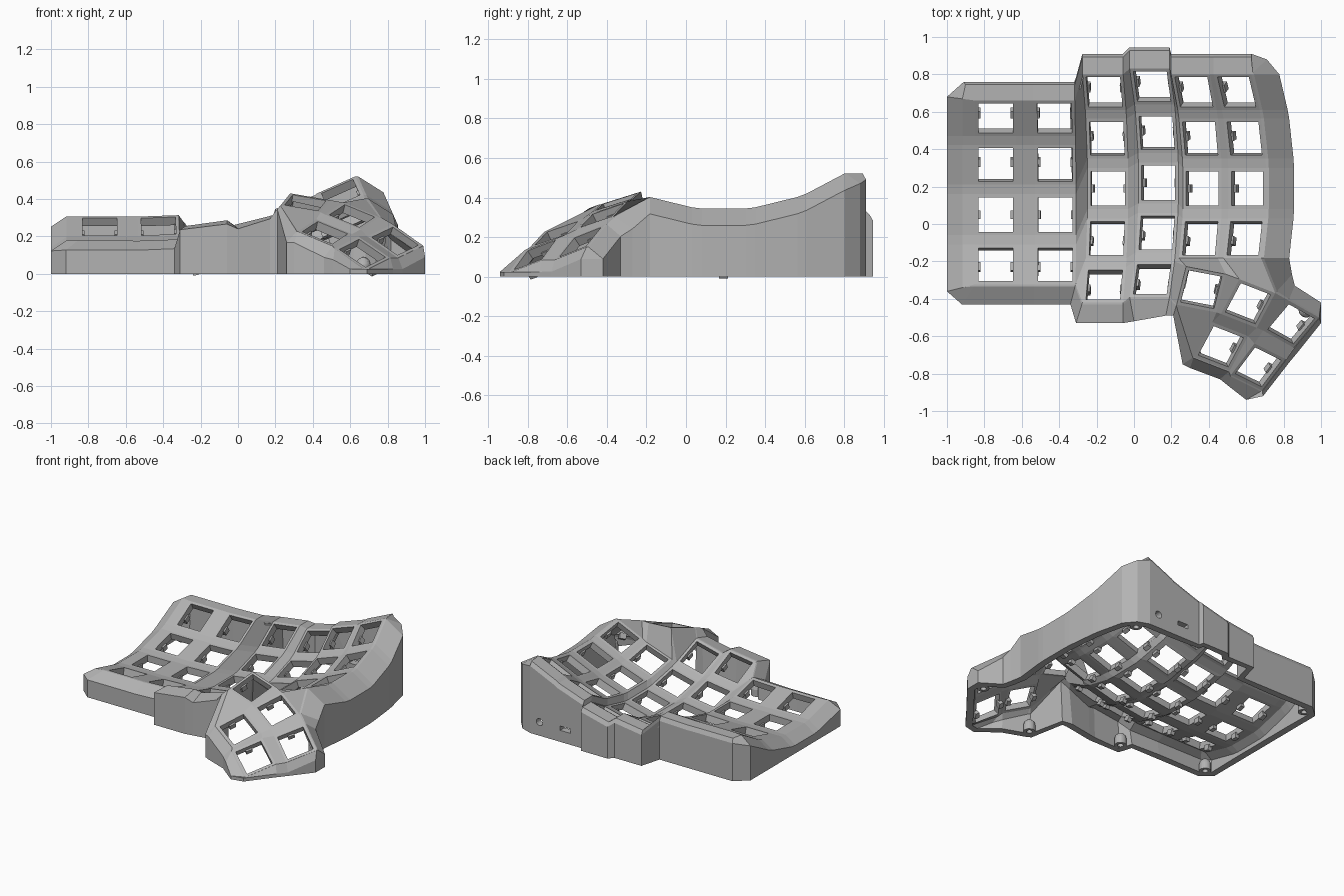
import bpy, bmesh, math
from math import radians, cos, sin, pi
from mathutils import Matrix, Vector

if "Cube" in bpy.data.objects:
    bpy.data.objects.remove(bpy.data.objects["Cube"], do_unlink=True)

grey = bpy.data.materials.new("case_grey")
grey.use_nodes = True
grey.diffuse_color = (0.45, 0.45, 0.45, 1)
grey.node_tree.nodes["Principled BSDF"].inputs["Base Color"].default_value = grey.diffuse_color

TL, BL, BR, TR = range(4)
SIGNS = ((-1, 1), (-1, -1), (1, -1), (1, 1))
FRAME, HOLE, THICK, ARC = 0.11, 0.092, 0.05, 1.03


def make_object(name, bm):
    mesh = bpy.data.meshes.new(name)
    bm.to_mesh(mesh)
    bm.free()
    mesh.materials.append(grey)
    obj = bpy.data.objects.new(name, mesh)
    bpy.context.collection.objects.link(obj)
    return obj


def rot(deg, axis):
    return Matrix.Rotation(radians(deg), 4, axis)


# Key placement: finger columns lie on arcs, thumb keys on a falling ridge
columns = [  # x, y, z, sideways tilt, rows
    (-0.74, 0.05, 0.114, 0, 4), (-0.42, 0.05, 0.117, 2, 4),
    (-0.14, 0.19, 0.08, 8, 5), (0.13, 0.22, 0.10, 14, 5),
    (0.365, 0.19, 0.20, 19, 4), (0.605, 0.19, 0.30, 24, 4)]
places = {}
for c, (x, y, z, tilt, rows) in enumerate(columns):
    for r in range(rows):
        places[c, r] = (Matrix.Translation((x, y, z)) @ rot(-tilt, 'Y')
                        @ Matrix.Translation((0, 0, ARC)) @ rot(30 - 15 * r, 'X')
                        @ Matrix.Translation((0, 0, -ARC)))
thumbs = {  # x, y, z, turn, sideways fall
    'A': (0.36, -0.35, 0.38, -14, 10), 'B': (0.61, -0.425, 0.31, -28, 22),
    'C': (0.465, -0.655, 0.22, -28, 22), 'D': (0.84, -0.535, 0.175, -40, 33),
    'E': (0.665, -0.765, 0.11, -37, 33)}
for name, (x, y, z, turn, fall) in thumbs.items():
    places[name] = (Matrix.Translation((x, y, z)) @ rot(turn, 'Z')
                    @ rot(17, 'X') @ rot(fall, 'Y'))

bm = bmesh.new()


def framed_hole(outer, points):
    """Fill between a quad and a hole inside it."""
    inner = [bm.verts.new(p) for p in points]
    n, k = len(inner), len(inner) // 4
    for i in range(4):
        span = [inner[j % n] for j in range(i * k, (i + 1) * k + 1)]
        bm.faces.new([outer[i], outer[(i + 1) % 4]] + span[::-1])


# Key plates
K = {}
for key, m in places.items():
    K[key] = [bm.verts.new(m @ Vector((sx * FRAME, sy * FRAME, 0))) for sx, sy in SIGNS]
    framed_hole(K[key], [m @ Vector((sx * HOLE, sy * HOLE, 0)) for sx, sy in SIGNS])


def below(a, b):
    bm.faces.new([K[a][BL], K[b][TL], K[b][TR], K[a][BR]])


def beside(a, b):
    bm.faces.new([K[a][TR], K[a][BR], K[b][BL], K[b][TL]])


def fill(*corners):
    bm.faces.new([K[key][i] for key, i in corners])


# Webs between finger keys
for c, col in enumerate(columns):
    for r in range(col[4] - 1):
        below((c, r), (c, r + 1))
    if c < 5:
        shared = min(col[4], columns[c + 1][4])
        for r in range(shared):
            beside((c, r), (c + 1, r))
            if r < shared - 1:
                fill(((c, r), BR), ((c, r + 1), TR), ((c + 1, r + 1), TL), ((c + 1, r), BL))
fill(((1, 3), BR), ((2, 4), TL), ((2, 3), BL))
fill(((1, 3), BR), ((2, 4), BL), ((2, 4), TL))

# Webs within the thumb cluster and to the finger keys
for pair in (((3, 4), 'A'), ('A', 'B'), ('B', 'D'), ('C', 'E')):
    beside(*pair)
for pair in (((4, 3), 'A'), ((5, 3), 'B'), ('B', 'C'), ('D', 'E')):
    below(*pair)
fill(((3, 3), BR), ((3, 4), TR), ('A', TL), ((4, 3), BL))
fill(((4, 3), BR), ('A', TR), ('B', TL), ((5, 3), BL))
fill(('A', BR), ('C', TL), ('B', BL))
fill(('A', BL), ('C', BL), ('C', TL), ('A', BR))
fill(('B', BR), ('C', TR), ('E', TL), ('D', BL))

# Rim path around the case: corner, rim x and y, drop, crease position
path = []


def rim(key, corner, x=None, y=None, drop=0.05, crease=0.1, dx=0):
    v = K[key][corner]
    px = v.co.x + dx if x is None else x
    py = v.co.y if y is None else y
    path.append((v, Vector((px, py, max(v.co.z - drop, 0.025))), crease))


for c, y in ((5, 0.91), (4, 0.91), (3, 0.945), (2, 0.91), (1, 0.76), (0, 0.76)):
    for corner in (TR, TL):
        rim((c, 0), corner, -0.91 if (c, corner) == (0, TL) else None, y, 0.03, 0.85)
for r in range(4):
    rim((0, r), TL, -1, 0.68 if r == 0 else None, 0.055, 0.45)
    rim((0, r), BL, -1, -0.36 if r == 3 else None, 0.055, 0.45)
rim((0, 3), BL, -0.92, -0.43)
rim((0, 3), BR, None, -0.43)
rim((1, 3), BL, None, -0.43)
rim((1, 3), BR, -0.34, -0.43)
for key, corner, x, y in (((2, 4), BL, -0.31, -0.53), ((2, 4), BR, -0.06, -0.53),
                          ((3, 4), BL, 0.0, -0.52), ((3, 4), BR, 0.17, -0.49)):
    rim(key, corner, x, y, 0.02)
for key, corner, x, y in (
        ('A', BL, 0.21, -0.49), ('C', BL, 0.26, -0.75), ('C', BL, 0.30, -0.77),
        ('C', BR, 0.46, -0.83), ('E', BL, 0.51, -0.87), ('E', BR, 0.60, -0.94),
        ('E', BR, 0.69, -0.92), ('E', TR, 0.83, -0.74), ('D', BR, 0.88, -0.68),
        ('D', TR, 1.0, -0.53), ('D', TR, 1.0, -0.42), ('D', TL, 0.86, -0.33),
        ('B', TR, 0.845, -0.27)):
    rim(key, corner, x, y, 0.02 if key == 'A' else 0.06)
for r in (3, 2, 1, 0):
    rim((5, r), BR, drop=0.085, dx=0.15)
    rim((5, r), TR, drop=0.085, dx=0.15)
rim((5, 0), TR, 0.71, 0.88, 0.05)

# Bevelled rim and outer walls, with a round and a slotted port at the back
rings = []
for v, outer, crease in path:
    mid = v.co.lerp(Vector((outer.x, outer.y, v.co.z)), crease)
    rings.append((v, bm.verts.new(mid), bm.verts.new(outer),
                  bm.verts.new((outer.x, outer.y, 0))))
ports = {0: (0.55, 0.026, 0.026, 16), 2: (0.34, 0.06, 0.022, 4)}
for i, a in enumerate(rings):
    b = rings[(i + 1) % len(rings)]
    bm.faces.new([a[0], a[1], b[1]] + ([b[0]] if a[0] != b[0] else []))
    bm.faces.new([a[1], a[2], b[2], b[1]])
    if i in ports:
        cx, rx, rz, n = ports[i]
        angles = [pi / 4 + 2 * pi * k / n for k in range(n)]
        framed_hole([a[2], b[2], b[3], a[3]],
                    [(cx + rx * cos(t), 0.91, 0.1 + rz * sin(t)) for t in angles])
    else:
        bm.faces.new([a[2], a[3], b[3], b[2]])

# Thickness: an inner skin joined along every open edge
bmesh.ops.recalc_face_normals(bm, faces=bm.faces[:])
if sum(f.normal.z * f.calc_area() for f in bm.faces) < 0:
    bmesh.ops.reverse_faces(bm, faces=bm.faces[:])
bm.normal_update()
skin = list(bm.faces)
edges = [e for e in bm.edges if e.is_boundary]
inside = {}
for v in list(bm.verts):
    p = v.co - v.normal * THICK
    inside[v] = bm.verts.new((p.x, p.y, max(p.z, 0)))
for f in skin:
    bm.faces.new([inside[v] for v in reversed(f.verts)])
for e in edges:
    loop = e.link_loops[0]
    a, b = loop.vert, loop.link_loop_next.vert
    bm.faces.new([b, a, inside[a], inside[b]])
make_object("case_shell", bm)

# Switch clips under both sides of each key hole
bm = bmesh.new()
for m in places.values():
    for side in (-1, 1):
        bmesh.ops.create_cube(bm, size=1, matrix=m @ Matrix.Translation((side * 0.096, 0, -0.055))
                              @ Matrix.Diagonal((0.03, 0.045, 0.04, 1)))
make_object("switch_clips", bm)

# Domed screw posts inside the corners, hollow from below
profile = [(0, 0.05), (0.02, 0.05), (0.02, 0), (0.04, 0), (0.04, 0.05),
           (0.034, 0.07), (0.02, 0.084), (0, 0.09)]
for name, x, y in (("back_left", 0.67, 0.82), ("back_right", -0.91, 0.67),
                   ("front_right", -0.91, -0.35), ("front_middle", -0.26, -0.45),
                   ("thumb_inner", 0.32, -0.7), ("thumb_outer", 0.92, -0.46)):
    bm = bmesh.new()
    verts = [bm.verts.new((x + r, y, z)) for r, z in profile]
    line = [bm.edges.new(pair) for pair in zip(verts, verts[1:])]
    bmesh.ops.spin(bm, geom=verts + line, cent=(x, y, 0), axis=(0, 0, 1),
                   angle=2 * pi, steps=20)
    bmesh.ops.remove_doubles(bm, verts=bm.verts[:], dist=0.0005)
    bmesh.ops.recalc_face_normals(bm, faces=bm.faces[:])
    make_object(name + "_screw_post", bm)
